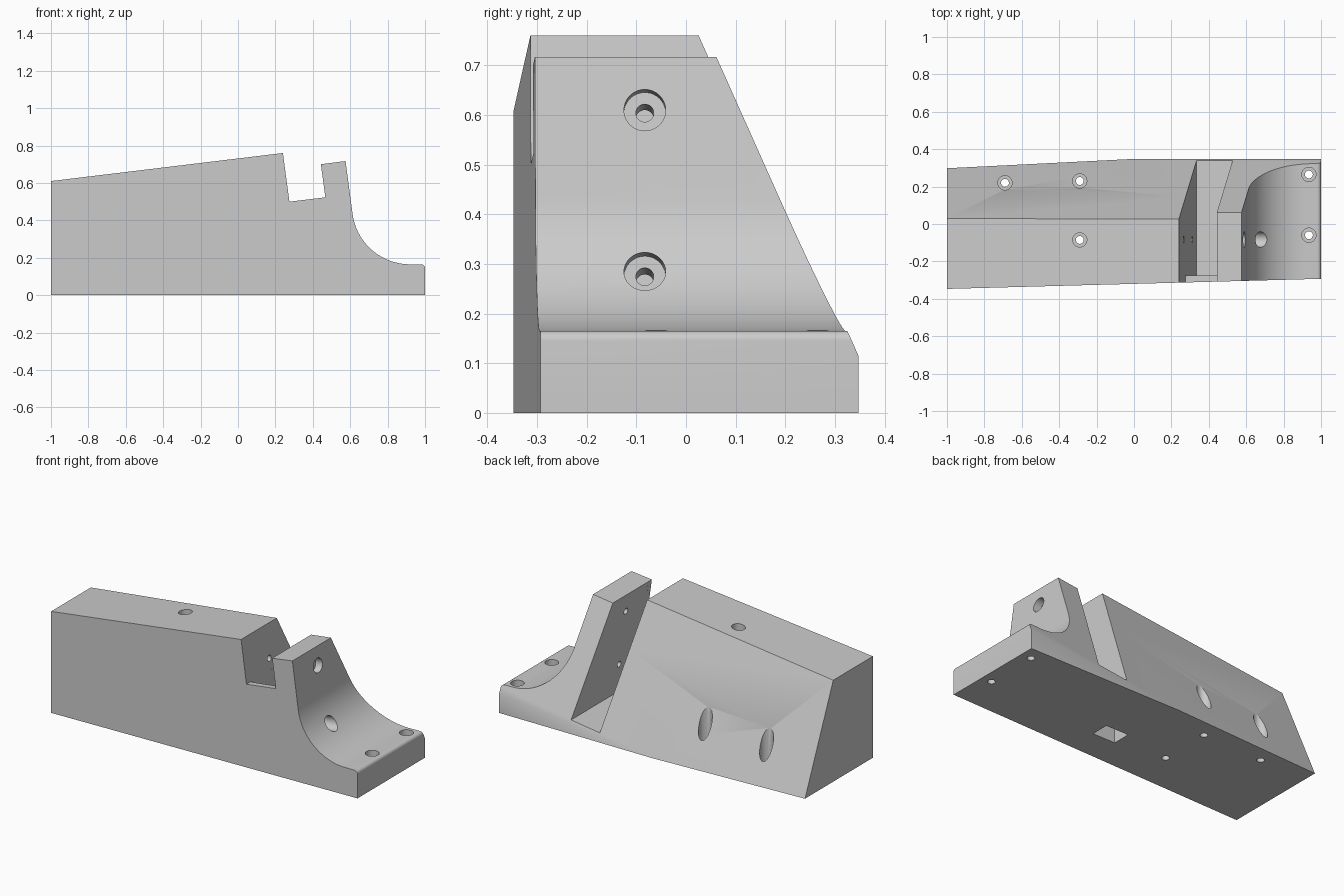
import bpy, bmesh, math
from mathutils import Matrix, Vector

old = bpy.data.objects.get("Cube")
if old:
    bpy.data.objects.remove(old, do_unlink=True)

grey = bpy.data.materials.new("plain_grey")
grey.use_nodes = True
colour = (0.6, 0.6, 0.6, 1)
grey.diffuse_color = colour
grey.node_tree.nodes["Principled BSDF"].inputs["Base Color"].default_value = colour

LEAN = 0.135  # tilt shared by the slot, the riser and its bolts


def add_object(name, bm):
    bmesh.ops.recalc_face_normals(bm, faces=bm.faces)
    mesh = bpy.data.meshes.new(name)
    bm.to_mesh(mesh)
    bm.free()
    mesh.materials.append(grey)
    obj = bpy.data.objects.new(name, mesh)
    bpy.context.collection.objects.link(obj)
    return obj


def prism(profile, y0, y1):
    """Side profile of (x, z) points swept along y."""
    bm = bmesh.new()
    face = bm.faces.new([bm.verts.new((x, y0, z)) for x, z in profile])
    swept = bmesh.ops.extrude_face_region(bm, geom=[face])["geom"]
    verts = [v for v in swept if isinstance(v, bmesh.types.BMVert)]
    bmesh.ops.translate(bm, verts=verts, vec=(0, y1 - y0, 0))
    bmesh.ops.recalc_face_normals(bm, faces=bm.faces)
    return bm


def slice_off(bm, point, normal):
    """Remove everything beyond a plane and close the cut."""
    geom = bm.verts[:] + bm.edges[:] + bm.faces[:]
    cut = bmesh.ops.bisect_plane(bm, geom=geom, plane_co=point,
                                 plane_no=normal, clear_outer=True)
    edges = [e for e in cut["geom_cut"] if isinstance(e, bmesh.types.BMEdge)]
    bmesh.ops.edgenet_fill(bm, edges=edges)


cutters = []


def cut_cylinder(start, end, radius):
    start, end = Vector(start), Vector(end)
    axis = end - start
    bm = bmesh.new()
    turn = axis.to_track_quat("Z", "Y").to_matrix().to_4x4()
    bmesh.ops.create_cone(bm, cap_ends=True, segments=32, radius1=radius,
                          radius2=radius, depth=axis.length,
                          matrix=Matrix.Translation((start + end) / 2) @ turn)
    cutters.append(add_object("hole_cutter", bm))


def arc(cx, cz, r, a0, a1, n):
    angles = [math.radians(a0 + (a1 - a0) * i / n) for i in range(n + 1)]
    return [(cx + r * math.cos(a), cz + r * math.sin(a)) for a in angles]


# Main block: side profile with notch, curved riser and rounded foot
profile = [(-1, 0), (1, 0)]
profile += arc(0.98, 0.145, 0.02, 0, 90, 6)
profile += arc(0.92, 0.475, 0.31, 270, 187.7, 32)
profile += [(0.575, 0.717), (0.443, 0.70), (0.467, 0.523),
            (0.275, 0.50), (0.24, 0.76), (-1, 0.61)]
bm = prism(profile, -0.5, 0.347)
slice_off(bm, (0, -0.32, 0), (0.027, -1, 0))       # angled front wall
slice_off(bm, (0, 0.348, 0), (-0.05, 1, 0.44))     # sloping back
block = add_object("clamp_block", bm)

# Deep slot behind the thin front ledge
slot = [(0.335, 0.055), (0.527, 0.081), (0.435, 0.76), (0.419, 0.88), (0.224, 0.88)]
cutters.append(add_object("slot_cutter", prism(slot, -0.275, 0.6)))

# Rectangular pocket in the underside
pocket = [(0.02, -0.1), (0.17, -0.1), (0.17, 0.62), (0.02, 0.62)]
cutters.append(add_object("pocket_cutter", prism(pocket, -0.135, -0.025)))

# Vertical counterbored screw holes
for x, y in [(-0.69, 0.22), (-0.29, 0.23), (-0.29, -0.085),
             (0.935, -0.06), (0.935, 0.265)]:
    cut_cylinder((x, y, 0.09), (x, y, 1), 0.038)
    cut_cylinder((x, y, -0.1), (x, y, 0.2), 0.021)

# Tilted bolt holes through the riser into the pocket
for x, z, seat in [(0.59, 0.61, 0.545), (0.68, 0.285, 0.60)]:
    def along(px):
        return (px, -0.083, z + (px - x) * LEAN)
    cut_cylinder(along(seat), along(x + 0.25), 0.042)
    cut_cylinder(along(0.1), along(x), 0.018)

# Carve the block, then drop the cutters
for cutter in cutters:
    mod = block.modifiers.new("cut", "BOOLEAN")
    mod.operation = "DIFFERENCE"
    mod.solver = "EXACT"
    mod.object = cutter
    cutter.hide_render = True
depsgraph = bpy.context.evaluated_depsgraph_get()
carved = bpy.data.meshes.new_from_object(block.evaluated_get(depsgraph))
block.modifiers.clear()
block.data = carved
carved.materials.clear()
carved.materials.append(grey)
for poly in carved.polygons:
    poly.material_index = 0
for cutter in cutters:
    bpy.data.objects.remove(cutter, do_unlink=True)

bpy.ops.object.select_all(action="DESELECT")
block.select_set(True)
bpy.context.view_layer.objects.active = block
bpy.ops.object.shade_smooth_by_angle(angle=math.radians(25))
